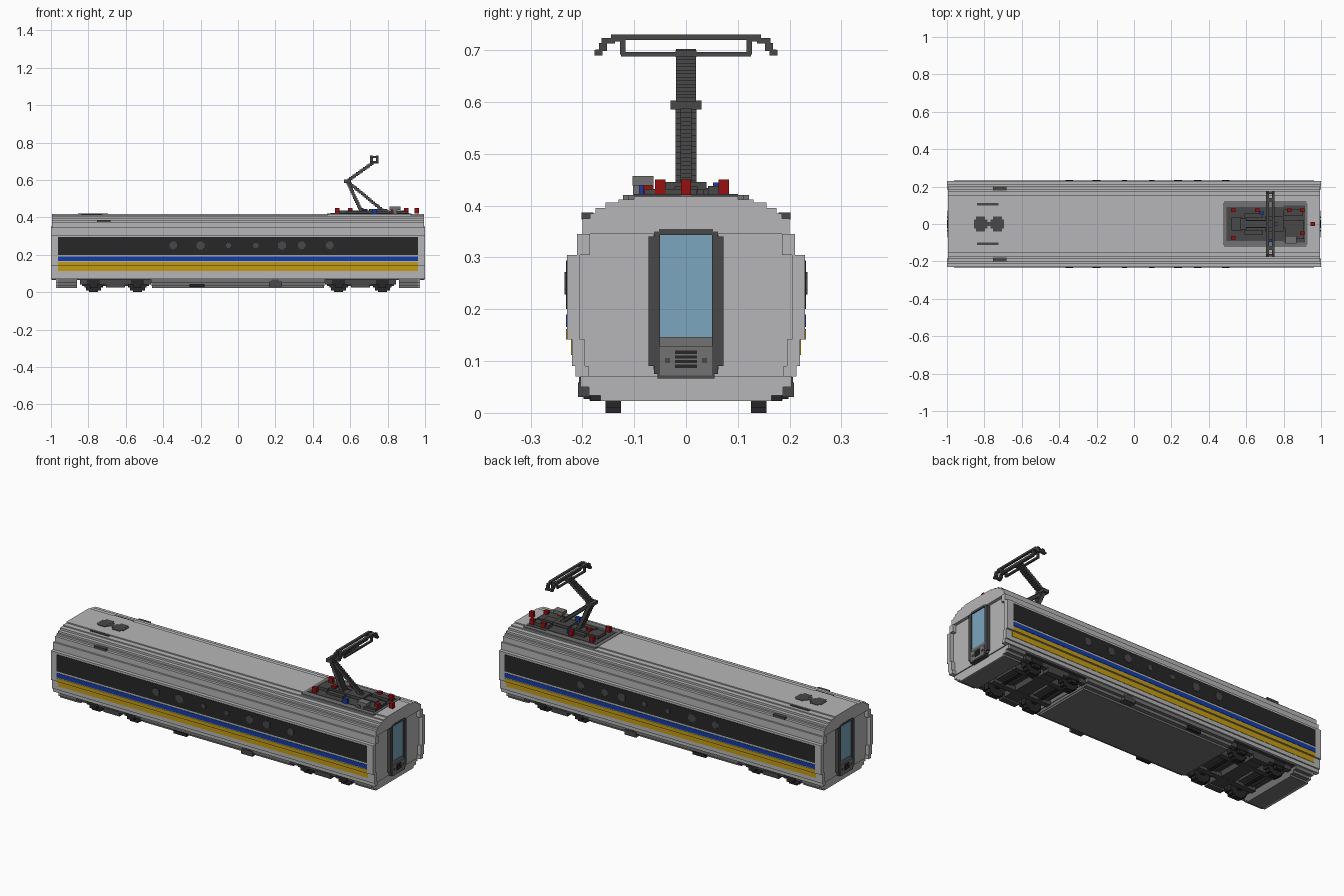
import bpy
import bmesh
from mathutils import Matrix, Vector

if "Cube" in bpy.data.objects:
    bpy.data.objects.remove(bpy.data.objects["Cube"])


def material(name, r, g, b):
    m = bpy.data.materials.new(name)
    m.use_nodes = True
    m.diffuse_color = (r, g, b, 1)
    for node in m.node_tree.nodes:
        if node.type == 'BSDF_PRINCIPLED':
            node.inputs["Base Color"].default_value = (r, g, b, 1)
            node.inputs["Roughness"].default_value = 0.7
    return m


LIGHT = material("light_grey", .47, .47, .48)
MID = material("mid_grey", .17, .17, .17)
DARK = material("dark_grey", .065, .065, .065)
BLACK = material("window_black", .02, .02, .02)
BLUE = material("stripe_blue", .006, .045, .38)
YELLOW = material("stripe_yellow", .55, .33, .007)
RED = material("insulator_red", .32, .005, .005)
GLASS = material("door_glass", .2, .38, .52)


def part(name, mat, boxes):
    """One object made of blocks given as (x0, x1, y0, y1, z0, z1)."""
    bm = bmesh.new()
    for x0, x1, y0, y1, z0, z1 in boxes:
        centre = Vector((x0 + x1, y0 + y1, z0 + z1)) / 2
        size = (x1 - x0, y1 - y0, z1 - z0, 1)
        bmesh.ops.create_cube(bm, size=1, matrix=Matrix.Translation(centre) @ Matrix.Diagonal(size))
    mesh = bpy.data.meshes.new(name)
    bm.to_mesh(mesh)
    bm.free()
    mesh.materials.append(mat)
    obj = bpy.data.objects.new(name, mesh)
    bpy.context.collection.objects.link(obj)
    return obj


def around(x, y, z, sx, sy, sz):
    """Block from its centre and half sizes."""
    return (x - sx, x + sx, y - sy, y + sy, z - sz, z + sz)


def flip_y(boxes):
    return boxes + [(a, b, -d, -c, e, f) for a, b, c, d, e, f in boxes]


def flip_x(boxes):
    return boxes + [(-b, -a, c, d, e, f) for a, b, c, d, e, f in boxes]


def slab(length, width, z0, z1):
    return (-length, length, -width, width, z0, z1)


# Body shell: stacked layers, with side panels and roof reaching past the end walls
WALL = .978
sides = [(.07, .09, .213), (.09, .142, .22), (.142, .305, .23), (.305, .345, .21)]
roof = [(.345, .375, .2), (.375, .385, .185), (.385, .395, .175),
        (.395, .406, .155), (.406, .412, .13), (.412, .418, .1)]
part("body_core", LIGHT, [slab(WALL, w, a, b) for a, b, w in sides])
part("side_panels", LIGHT, flip_y([(-1, 1, w - .025, w, a, b) for a, b, w in sides]))
part("roof", LIGHT, [slab(.995, w, a, b) for a, b, w in roof])

# Side stripes and window band, as thin plates on both sides
part("window_band", BLACK, [slab(.962, .232, .2, .294)])
part("blue_stripe", BLUE, [slab(.962, .232, .166, .19)])
part("yellow_stripe", YELLOW, [slab(.962, .232, .142, .162), slab(.962, .222, .112, .142)])
spots = []
for x, r in ((-.345, .02), (-.2, .022), (-.05, .013), (.095, .014), (.235, .022), (.34, .02), (.49, .02)):
    spots += [around(x, .2315, .25, r, .003, r * .6), around(x, .2315, .25, r * .6, .003, r)]
part("window_spots", DARK, flip_y(spots))

# Lower skirts: middle section and the two end sections
skirt = [(.023, .034, .165), (.034, .05, .187), (.05, .07, .204)]
part("middle_skirt", MID, [slab(.455 + a * .2, w, a, b) for a, b, w in skirt])
part("end_skirts", MID, flip_x([(.86, .966, -w, w, a, b) for a, b, w in skirt]))
part("end_lower_wall", LIGHT, flip_x([(.96, .972, -w, w, a, b) for a, b, w in skirt]))
part("underfloor_vents", BLACK, flip_y([around(-.22, .19, .036, .04, .008, .009)]))
part("underfloor_box", DARK, flip_y([around(.2, .19, .045, .035, .018, .014),
                                    around(.2, .19, .063, .02, .016, .006)]))

# Gangway doors at both ends
frame = [(.97, .996, .062, .072, .09, .34), (.97, .996, .05, .062, .075, .35)]
part("door_frame", DARK, flip_x(flip_y(frame)
     + [(.97, .996, -.052, .052, .343, .355), (.97, .996, -.055, .055, .066, .078)]))
part("door_glass", GLASS, flip_x([(.97, .99, -.063, .063, .146, .344)]))
part("door_lower_panel", MID, flip_x([(.97, .993, -.063, .063, .084, .146),
                                      (.97, .998, -.05, .05, .072, .128)]))
part("door_vents", BLACK, flip_x([around(.994, 0, .09 + i * .009, .006, .021, .003) for i in range(4)]))
part("door_buttons", DARK, flip_x(flip_y([around(.994, .036, .101, .006, .005, .005)])))

# Bogies: blocky wheels, axles and frames
wheels, rims, frames = [], [], []
for centre in (-.655, .655):
    for x in (centre - .117, centre + .117):
        for wide, tall in ((.024, .05), (.04, .04), (.05, .024)):
            wheels.append(around(x, .14, .05, wide, .015, tall))
        wheels.append((x - .012, x + .012, 0, .14, .04, .064))
        rims.append(around(x, .175, .055, .035, .012, .016))
        rims.append(around(x, .175, .035, .02, .01, .012))
        frames.append((x - .045, x + .045, 0, .1, .05, .07))
    frames.append(around(centre, .17, .056, .19, .014, .014))
    frames.append(around(centre, .17, .036, .05, .016, .012))
    frames.append((centre - .04, centre + .04, 0, .17, .034, .07))
    frames.append(around(centre, .085, .045, .18, .015, .012))
part("wheels", BLACK, flip_y(wheels))
part("axle_boxes", BLACK, flip_y(rims))
part("bogie_frames", DARK, flip_y(frames))
part("bogie_wells", DARK, flip_x([(.47, .86, -.2, .2, .066, .071)]))

# Roof hatches and vents
hatch = []
for x in (-.82, -.73):
    hatch += [around(x, 0, .418, .036, .025, .002), around(x, 0, .418, .024, .04, .0025)]
hatch.append(around(-.775, 0, .418, .03, .012, .002))
part("roof_hatches", DARK, hatch)
part("roof_slots", DARK, flip_y([around(-.782, .103, .413, .058, .009, .003)]))
part("shoulder_vents", DARK, flip_y([around(-.717, .19, .38, .036, .0115, .007)]))

# Equipment deck
part("deck_border", MID, [(.48, .922, -.122, .122, .408, .42), (.475, .927, -.112, .112, .408, .42)])
part("deck_floor", DARK, [(.495, .8, -.09, .09, .41, .422), (.8, .915, -.1, .1, .41, .422)])
part("deck_equipment", DARK,
     [around(.7, 0, .43, .17, .022, .007), around(.75, 0, .438, .05, .04, .008),
      around(.55, 0, .43, .03, .035, .008), around(.64, .045, .428, .05, .012, .006),
      around(.64, -.045, .428, .05, .012, .006), around(.85, .06, .43, .05, .018, .008),
      around(.86, -.03, .427, .05, .05, .005)])
part("deck_control_box", MID, [around(.84, -.083, .448, .03, .02, .009),
                               around(.84, -.096, .43, .01, .006, .012)])
part("blue_insulators", BLUE, [around(.73, -.088, .432, .014, .008, .013),
                               around(.68, .06, .432, .012, .008, .013)])
part("red_insulators", RED,
     [around(x, y, .435, .012, .01, .015) for x, y in
      ((.53, -.073), (.53, .073), (.6, 0), (.66, .073), (.83, -.073),
       (.83, .073), (.9, -.05), (.9, .073), (.955, 0))])


# Pantograph arms, stepped from small blocks
def beam(start, end, count, sx, sy, sz):
    a, b = Vector(start), Vector(end)
    return [around(*a.lerp(b, i / (count - 1)), sx, sy, sz) for i in range(count)]


knee = (.585, 0, .594)
part("lower_arm", DARK, beam((.655, 0, .44), knee, 15, .009, .02, .008))
part("lower_rod", DARK, beam((.77, 0, .44), (.6, 0, .58), 19, .009, .011, .007))
part("knee_joint", DARK, [around(*knee, .018, .03, .009)])
part("upper_arm", DARK, beam(knee, (.725, 0, .695), 16, .009, .019, .007))

# Pantograph head: two contact bars, lower rails and stepped horns
head = []
for x in (.714, .744):
    head += [around(x, 0, .725, .007, .145, .005), around(x, 0, .692, .006, .125, .004)]
    for side in (-1, 1):
        head += [around(x, side * .122, .71, .006, .005, .018),
                 around(x, side * .15, .718, .007, .013, .005),
                 around(x, side * .16, .706, .007, .008, .008),
                 around(x, side * .169, .695, .007, .008, .005)]
for side in (-1, 1):
    head += [around(.729, side * .13, .722, .02, .01, .005),
             around(.729, side * .168, .696, .02, .007, .005)]
head.append(around(.729, 0, .693, .02, .02, .006))
part("pantograph_head", DARK, head)
